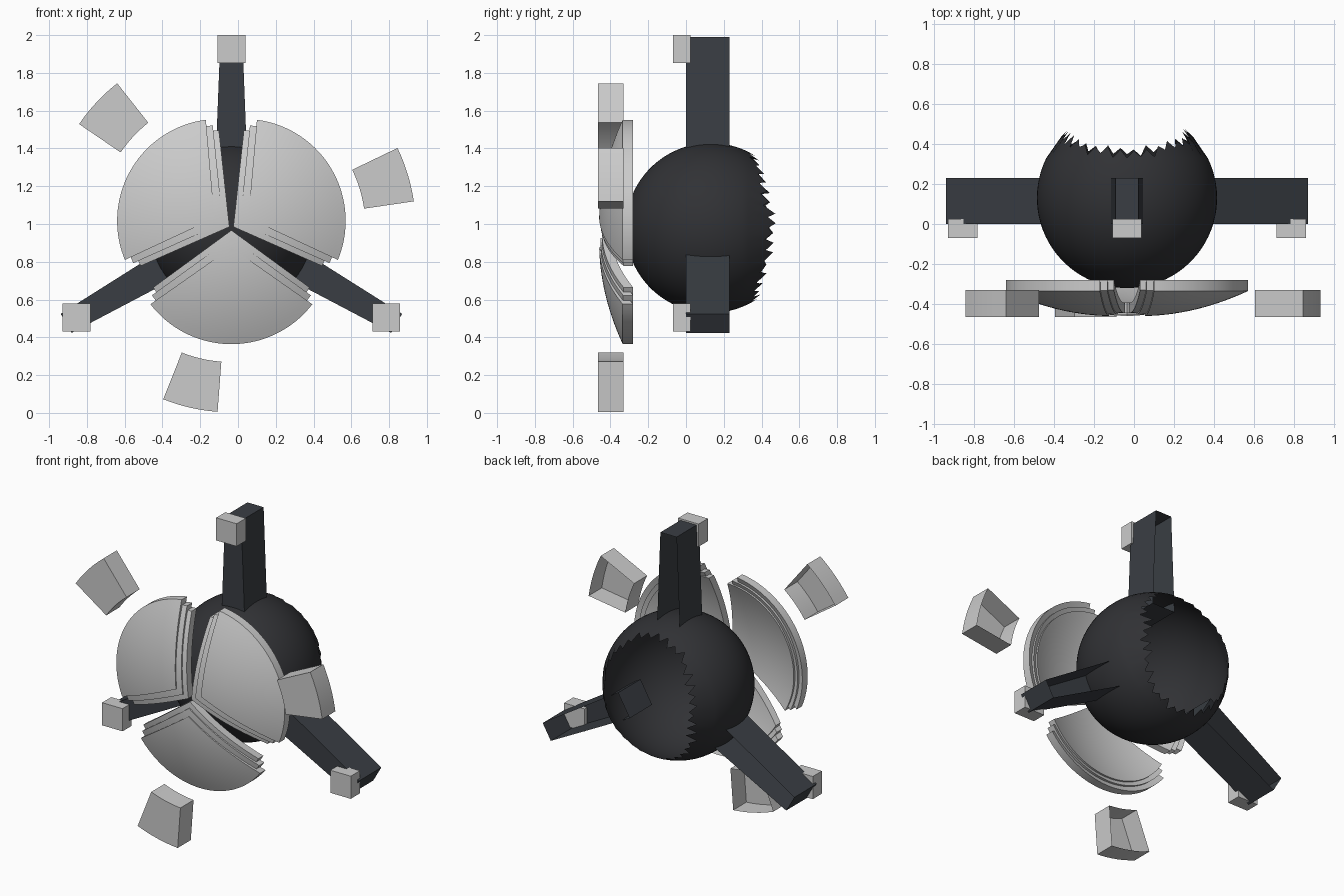
import bpy, bmesh, math, random
from mathutils import Vector

if "Cube" in bpy.data.objects:
    bpy.data.objects.remove(bpy.data.objects["Cube"])

random.seed(4)
CX, CZ = -0.035, 0.979          # hub axis, running along y


def material(name, rgb):
    m = bpy.data.materials.new(name)
    m.diffuse_color = (*rgb, 1)
    m.use_nodes = True
    m.node_tree.nodes["Principled BSDF"].inputs["Base Color"].default_value = m.diffuse_color
    return m


dark = material("dark_shell", (0.03, 0.031, 0.035))
slate = material("slate_arm", (0.042, 0.048, 0.057))


def polar(u, v, y, deg):
    """Point u along and v across a direction in the front plane."""
    a = math.radians(deg)
    return Vector((CX + u * math.cos(a) - v * math.sin(a), y,
                   CZ + u * math.sin(a) + v * math.cos(a)))


def make(name, verts, faces, mat=None, smooth=False):
    me = bpy.data.meshes.new(name)
    me.from_pydata(verts, [], faces)
    bm = bmesh.new()
    bm.from_mesh(me)
    bmesh.ops.remove_doubles(bm, verts=bm.verts, dist=1e-5)
    bmesh.ops.recalc_face_normals(bm, faces=bm.faces)
    bm.to_mesh(me)
    bm.free()
    ob = bpy.data.objects.new(name, me)
    bpy.context.collection.objects.link(ob)
    if mat:
        me.materials.append(mat)
    if smooth:
        bpy.ops.object.select_all(action='DESELECT')
        ob.select_set(True)
        bpy.context.view_layer.objects.active = ob
        bpy.ops.object.shade_smooth_by_angle(angle=math.radians(30))
    return ob


# Hollow ball, broken open at the back with a jagged edge
def broken_ball(r=0.45, cy=0.13, seg=72, rings=28):
    verts, faces = [], []
    for s in range(seg):
        a = 2 * math.pi * s / seg
        tooth = (0.022 if s % 2 else -0.018) + random.uniform(-0.014, 0.014)
        edge_y = 0.40 - 0.045 * math.cos(2 * a) + tooth
        edge = math.acos((cy - edge_y) / r)
        base = math.acos((cy - 0.33) / r)
        for i in range(rings + 1):
            t = base * i / (rings - 1) if i < rings else edge
            t = min(t, edge)
            w = r * math.sin(t)
            verts.append((CX + w * math.sin(a), cy - r * math.cos(t),
                          CZ + w * math.cos(a)))
    n = rings + 1
    for s in range(seg):
        p, q = s * n, ((s + 1) % seg) * n
        faces += [(p + i, p + i + 1, q + i + 1, q + i) for i in range(rings)]
    make("broken_ball", verts, faces, dark, True)


# Domed wedge plate: straight edges from an apex to an arc end, then an arc
def wedge_plate(name, deg, R, scale, apex, end_u, end_v, d=0.075):
    half = math.atan2(end_v, end_u - d)
    na, nt = 40, 14
    front, back = [], []
    for i in range(na + 1):
        b = -half + 2 * half * i / na
        eu, ev = d + R * math.cos(b), R * math.sin(b)
        for j in range(nt + 1):
            t = j / nt
            u, v = apex + (eu - apex) * t, ev * t
            rr = ((u - d) ** 2 + v * v) / R ** 2
            yb = -0.28 - scale * 0.125 * (1 - rr)
            front.append(polar(u, v, yb - 0.055 * scale, deg))
            back.append(polar(u, v, yb, deg))
    n, k = nt + 1, len(front)
    faces = []
    for i in range(na):
        for j in range(nt):
            a, b = i * n + j, (i + 1) * n + j
            q = (a, a + 1, b + 1, b) if j else (a, a + 1, b + 1)
            faces += [q, tuple(x + k for x in reversed(q))]
        a, b = i * n + nt, (i + 1) * n + nt
        faces.append((a, a + k, b + k, b))
    for row in (0, na * n):
        faces += [(row + j, row + j + 1, row + j + 1 + k, row + j + k)
                  for j in range(nt)]
    # merge the repeated apex points
    make(name, front + back, faces, None, True)


# Tapered channel arm, open at the back
def arm(name, deg):
    v = [polar(u, s * h, y, deg) for y in (0.0, 0.23)
         for u, h in ((0.37, 0.083), (1.01, 0.058)) for s in (-1, 1)]
    make(name, v, [(0, 1, 3, 2), (0, 2, 6, 4), (1, 5, 7, 3),
                   (2, 3, 7, 6), (0, 4, 5, 1)], slate)


# Block at the arm tip, always upright
def tip_block(name, deg):
    c = polar(0.947, 0, -0.022, deg)
    bpy.ops.mesh.primitive_cube_add(size=1, location=c)
    ob = bpy.context.object
    ob.name = name
    ob.scale = (0.147, 0.094, 0.147)


# Floating ring fragment, hollow from behind
def fragment(name, deg, n=6):
    verts, faces = [], []
    for i in range(n + 1):
        a = deg - 8.7 + 17.4 * i / n
        verts += [polar(r, 0, y, a) for r, y in
                  ((0.71, -0.33), (0.71, -0.465), (0.976, -0.465), (0.976, -0.33))]
    for i in range(n):
        p = i * 4
        faces += [(p + j, p + j + 1, p + j + 5, p + j + 4) for j in range(3)]
    faces += [(0, 1, 2, 3), tuple(n * 4 + j for j in (3, 2, 1, 0))]
    make(name, verts, faces, None, True)


broken_ball()
for k in range(3):
    arm(f"arm_{k}", 90 + 120 * k)
    tip_block(f"tip_block_{k}", 90 + 120 * k)
    fragment(f"fragment_{k}", 17 + 120 * k)
    # three nested layers, each stepped further into the gap
    d = 30 + 120 * k
    wedge_plate(f"outer_plate_{k}", d, 0.54, 1.0, 0.103, 0.401, 0.425)
    wedge_plate(f"middle_plate_{k}", d, 0.506, 0.96, 0.052, 0.356, 0.42)
    wedge_plate(f"inner_plate_{k}", d, 0.478, 0.92, 0.012, 0.315, 0.414)
